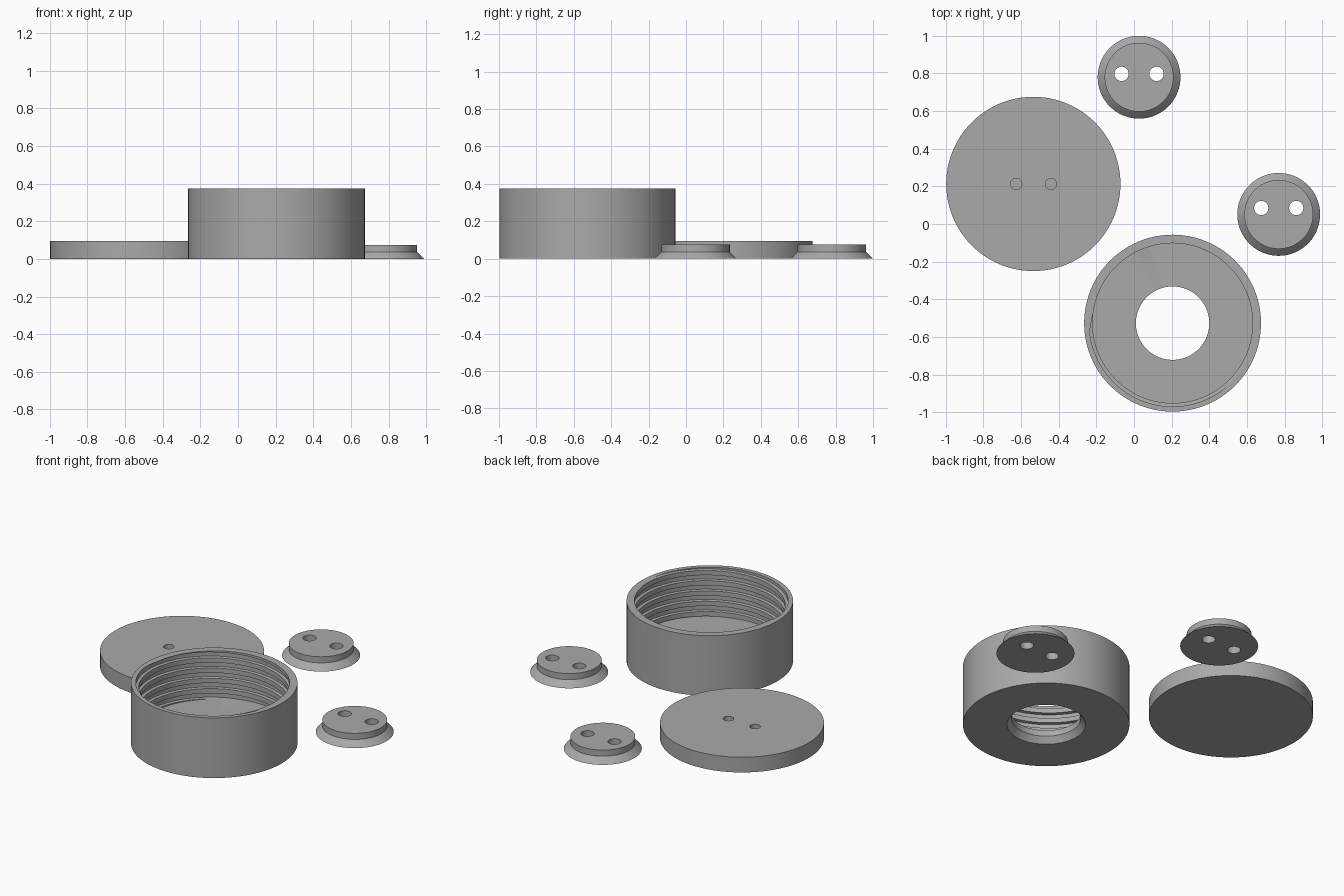
import bpy, bmesh, math

if "Cube" in bpy.data.objects:
    bpy.data.objects.remove(bpy.data.objects["Cube"])

N = 96
TAU = 2 * math.pi

grey = bpy.data.materials.new("grey plastic")
grey.diffuse_color = (0.40, 0.40, 0.40, 1)
grey.use_nodes = True
grey.node_tree.nodes["Principled BSDF"].inputs["Base Color"].default_value = grey.diffuse_color


def finish(name, bm, loc):
    """Weld the mesh, make it an object, shade it."""
    bmesh.ops.remove_doubles(bm, verts=bm.verts, dist=1e-5)
    bmesh.ops.recalc_face_normals(bm, faces=bm.faces)
    me = bpy.data.meshes.new(name)
    bm.to_mesh(me)
    bm.free()
    me.materials.append(grey)
    ob = bpy.data.objects.new(name, me)
    ob.location = loc
    bpy.context.collection.objects.link(ob)
    return ob


def smooth(ob):
    bpy.ops.object.select_all(action='DESELECT')
    ob.select_set(True)
    bpy.context.view_layer.objects.active = ob
    bpy.ops.object.shade_smooth_by_angle(angle=math.radians(25))


def lathe(name, loc, profile):
    """Solid of stacked rings (radius, z), capped at both ends."""
    bm = bmesh.new()
    rings = [[bm.verts.new((r * math.cos(TAU * i / N), r * math.sin(TAU * i / N), z))
              for i in range(N)] for r, z in profile]
    for a, b in zip(rings, rings[1:]):
        for i in range(N):
            j = (i + 1) % N
            bm.faces.new((a[i], a[j], b[j], b[i]))
    bm.faces.new(rings[0][::-1])
    bm.faces.new(rings[-1])
    return finish(name, bm, loc)


def drill(ob, r, z0, z1, spots):
    """Cut round holes at spots given relative to the object."""
    for x, y in spots:
        cutter = lathe("hole_cutter", (ob.location.x + x, ob.location.y + y, 0),
                       [(r, z0), (r, z1)])
        cutter.hide_render = True
        mod = ob.modifiers.new("hole", 'BOOLEAN')
        mod.operation = 'DIFFERENCE'
        mod.solver = 'EXACT'
        mod.object = cutter
        bpy.context.view_layer.objects.active = ob
        bpy.ops.object.modifier_apply(modifier=mod.name)
        bpy.data.objects.remove(cutter)
    smooth(ob)


# flat base disc with two blind holes
disc = lathe("base_disc", (-0.535, 0.213, 0), [(0.463, 0), (0.463, 0.095)])
drill(disc, 0.03, 0.045, 0.2, [(-0.091, 0), (0.094, 0)])

# two countersunk plugs with through holes
PLUG = [(0.22, 0), (0.183, 0.037), (0.183, 0.075)]
for name, x, y, dy in (("right_plug", 0.769, 0.051, 0.034), ("back_plug", 0.027, 0.78, 0.018)):
    drill(lathe(name, (x, y, 0), PLUG), 0.038, -0.1, 0.2, [(-0.093, dy), (0.093, dy)])

# threaded cup: one cross-section per angle, the bore rows climbing along a helix
FLOOR, TOP, PITCH = 0.075, 0.375, 0.064
MAJOR, MINOR = 0.443, 0.425
KNOTS = [(0.0, MAJOR), (0.23, MAJOR), (0.27, MINOR), (0.73, MINOR), (0.77, MAJOR), (1.0, MAJOR)]


def thread_radius(p):
    p %= 1.0
    for (p0, r0), (p1, r1) in zip(KNOTS, KNOTS[1:]):
        if p <= p1:
            return r0 + (r1 - r0) * (p - p0) / (p1 - p0)


def section(turn):
    pts = [(0.47, TOP), (0.47, 0), (0.222, 0), (0.195, 0.037), (0.195, FLOOR)]
    for k in range(-8, 4):
        for p, _ in KNOTS[:-1]:
            z = TOP + PITCH * (k + p + turn - 0.75)
            z = min(max(z, FLOOR), TOP)
            pts.append((thread_radius((z - TOP) / PITCH - turn + 0.75), z))
    return pts


bm = bmesh.new()
cols = []
for i in range(N + 1):
    c, s = math.cos(TAU * i / N), math.sin(TAU * i / N)
    cols.append([bm.verts.new((r * c, r * s, z)) for r, z in section(i / N)])
for a, b in zip(cols, cols[1:]):
    for j in range(len(a)):
        k = (j + 1) % len(a)
        quad = (a[j], b[j], b[k], a[k])
        # rows squeezed flat at the floor or rim carry no face
        if (a[j].co - a[k].co).length < 1e-6 and (b[j].co - b[k].co).length < 1e-6:
            continue
        bm.faces.new(quad)
bmesh.ops.delete(bm, geom=[v for v in bm.verts if not v.link_faces], context='VERTS')
smooth(finish("threaded_cup", bm, (0.205, -0.527, 0)))
